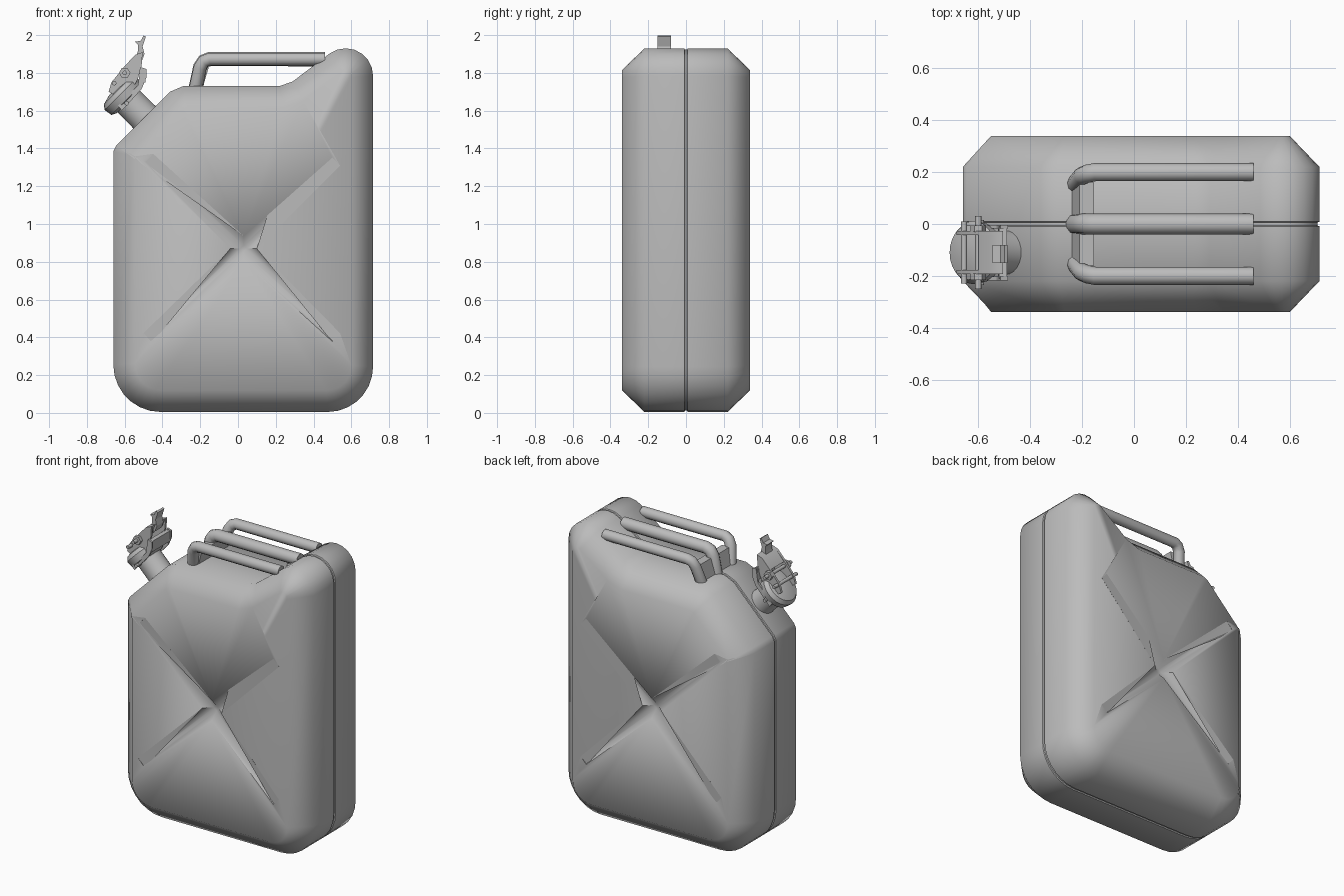
import bpy, bmesh, math
from mathutils import Vector

old = bpy.data.objects.get("Cube")
if old:
    bpy.data.objects.remove(old, do_unlink=True)

grey = bpy.data.materials.new("plain grey")
grey.use_nodes = True
grey.diffuse_color = (0.5, 0.5, 0.5, 1)
grey.node_tree.nodes["Principled BSDF"].inputs["Base Color"].default_value = (0.5, 0.5, 0.5, 1)


def finish(name, bm, angle=50):
    bmesh.ops.recalc_face_normals(bm, faces=bm.faces)
    me = bpy.data.meshes.new(name)
    bm.to_mesh(me)
    bm.free()
    me.materials.append(grey)
    ob = bpy.data.objects.new(name, me)
    bpy.context.collection.objects.link(ob)
    me.shade_smooth()
    me.set_sharp_from_angle(angle=math.radians(angle))
    return ob


def hull(name, points, angle=30):
    bm = bmesh.new()
    for p in points:
        bm.verts.new(p)
    bmesh.ops.convex_hull(bm, input=bm.verts)
    return finish(name, bm, angle)


def plate(name, outline, y, thick):
    """Flat side-view outline in x and z, extruded along y."""
    bm = bmesh.new()
    face = bm.faces.new([bm.verts.new((x, y - thick / 2, z)) for x, z in outline])
    new = bmesh.ops.extrude_face_region(bm, geom=[face])["geom"]
    bmesh.ops.translate(bm, vec=(0, thick, 0),
                        verts=[g for g in new if isinstance(g, bmesh.types.BMVert)])
    return finish(name, bm, 30)


def skin(bm, loops):
    for a, b in zip(loops, loops[1:]):
        for i in range(len(a)):
            j = (i + 1) % len(a)
            bm.faces.new((a[i], a[j], b[j], b[i]))


def lathe(name, start, axis, profile, sides=24):
    """Profile of (radius, distance) revolved around an axis."""
    turn = Vector(axis).to_track_quat('Z', 'Y')
    bm = bmesh.new()
    loops = []
    for r, d in profile:
        loops.append([bm.verts.new(Vector(start) + turn @ Vector((
            r * math.cos(math.tau * i / sides), r * math.sin(math.tau * i / sides), d)))
            for i in range(sides)])
    skin(bm, loops)
    bm.faces.new(loops[0])
    bm.faces.new(loops[-1])
    return finish(name, bm, 40)


def tube(name, points, radius):
    cu = bpy.data.curves.new(name, 'CURVE')
    cu.dimensions = '3D'
    cu.bevel_depth = radius
    cu.bevel_resolution = 3
    cu.use_fill_caps = True
    sp = cu.splines.new('POLY')
    sp.points.add(len(points) - 1)
    for p, co in zip(sp.points, points):
        p.co = (*co, 1)
    cu.materials.append(grey)
    ob = bpy.data.objects.new(name, cu)
    bpy.context.collection.objects.link(ob)
    return ob


def arc(cx, cz, r, a0, a1, n=7):
    angles = [math.radians(a0 + (a1 - a0) * i / n) for i in range(n + 1)]
    return [Vector((cx + r * math.cos(a), cz + r * math.sin(a))) for a in angles]


def inset(loop, d):
    out = []
    for i, p in enumerate(loop):
        a = (p - loop[i - 1]).normalized()
        b = (loop[(i + 1) % len(loop)] - p).normalized()
        na, nb = Vector((-a.y, a.x)), Vector((-b.y, b.x))
        out.append(p + (na + nb) * d / (1 + na.dot(nb)))
    return out


# Can body: side outline lofted across its width, with a thin seam
outline = (arc(-0.41, 0.255, 0.25, 180, 270) + arc(0.475, 0.245, 0.24, 270, 360)
           + arc(0.57, 1.785, 0.145, 0, 125)
           + [Vector(p) for p in ((0.29, 1.755), (0.22, 1.73), (-0.29, 1.73),
                                  (-0.36, 1.70), (-0.645, 1.415), (-0.66, 1.385))])
HALF = 0.34
rim = inset(outline, 0.115)
half = [(rim, HALF), (outline, 0.22), (outline, 0.009), (inset(outline, 0.007), 0.006)]
sections = [(l, -y) for l, y in half] + [(l, y) for l, y in reversed(half)]
bm = bmesh.new()
loops = [[bm.verts.new((p.x, y, p.y)) for p in l] for l, y in sections]
skin(bm, loops)

# Broad faces: four panels parted by a pressed cross that deepens to its middle
apex = Vector((0.03, 0.87))
corners = [Vector(c) for c in ((0.52, 1.33), (-0.47, 1.35), (-0.48, 0.40), (0.52, 0.40))]
dirs = [(c - apex).normalized() for c in corners]
near = [min(range(len(rim)), key=lambda k: (rim[k] - c).length) for c in corners]


def pressed_face(side, edge):
    def vert(p, depth):
        return bm.verts.new((p.x, side * (HALF - depth), p.y))

    def hub(width, depth):
        pts = []
        for i in range(4):
            a, b = dirs[i], dirs[(i + 1) % 4]
            pts.append(vert(apex + (a + b) * width / abs(a.x * b.y - a.y * b.x), depth))
        return pts

    def ends(width, depth, s):
        return [vert(c + Vector((-d.y, d.x)) * width * s, depth)
                for c, d in zip(corners, dirs)]

    lip, floor = hub(0.048, 0.022), hub(0.012, 0.07)
    lip_l, lip_r = ends(0.03, 0, 1), ends(0.03, 0, -1)
    floor_l, floor_r = ends(0.008, 0.025, 1), ends(0.008, 0.025, -1)
    bm.faces.new(floor)
    for i in range(4):
        j = (i + 1) % 4
        # panel fan
        count = (near[j] - near[i]) % len(edge)
        fan = [edge[(near[i] + k) % len(edge)] for k in range(count + 1)]
        fan = [lip_l[i]] + fan + [lip_r[j]]
        for a, b in zip(fan, fan[1:]):
            bm.faces.new((lip[i], a, b))
        # groove floor, walls and end
        bm.faces.new((floor[i - 1], floor_r[i], floor_l[i], floor[i]))
        bm.faces.new((floor[i], floor_l[i], lip_l[i], lip[i]))
        bm.faces.new((lip[i - 1], lip_r[i], floor_r[i], floor[i - 1]))
        bm.faces.new((floor_r[i], lip_r[i], lip_l[i], floor_l[i]))
        bm.faces.new((lip_r[i], edge[near[i]], lip_l[i]))


pressed_face(-1, loops[0])
pressed_face(1, loops[-1])
finish("can_body", bm, 62)

# Three carrying handles, leaning posts and the web joining them
for label, y, foot, r in (("right", -0.2, -0.15, 0.035), ("middle", 0, 0, 0.04),
                          ("left", 0.2, 0.15, 0.035)):
    tube(f"{label}_handle", [(0.46, y, 1.873), (-0.15, y, 1.873), (-0.18, y * 0.97, 1.862),
                             (-0.20, y * 0.93, 1.83), (-0.228, foot, 1.70)], r)
hull("handle_web", [(x + dx, y, z) for x, z, w in ((-0.225, 1.71, 0.15), (-0.19, 1.83, 0.16))
                    for dx in (-0.02, 0.035) for y in (-w, w)])

# Slanted pouring neck with collar and cap
Y = -0.11
axis = Vector((-1, 0, 1)).normalized()
lathe("spout_neck", (-0.46, Y, 1.53), axis, [(0.095, 0), (0.083, 0.06), (0.083, 0.2)])
lathe("spout_cap", (-0.58, Y, 1.65), axis,
      [(0.09, 0), (0.115, 0.012), (0.122, 0.055), (0.105, 0.08), (0.05, 0.095)])

# Locking lever: two side cheeks, cross pins, bridge and thumb hook
cheek = [(-0.685, 1.70), (-0.67, 1.75), (-0.605, 1.83), (-0.545, 1.895), (-0.505, 1.91),
         (-0.51, 1.84), (-0.53, 1.77), (-0.56, 1.71), (-0.63, 1.67)]
latch = [(-0.615, 1.60), (-0.635, 1.625), (-0.53, 1.735), (-0.515, 1.83), (-0.485, 1.82),
         (-0.485, 1.775), (-0.51, 1.715)]
for label, s in (("right", -1), ("left", 1)):
    plate(f"{label}_lever_cheek", cheek, Y + s * 0.075, 0.016)
    plate(f"{label}_latch_arm", latch, Y + s * 0.1, 0.014)
    lathe(f"{label}_pivot_nut", (-0.60, Y + s * 0.08, 1.80), (0, s, 0),
          [(0.03, 0), (0.03, 0.025)], 6)
for i, (x, z, w) in enumerate(((-0.655, 1.745, 0.12), (-0.60, 1.80, 0.14), (-0.59, 1.64, 0.125))):
    tube(f"cross_pin_{i + 1}", [(x, Y - w, z), (x, Y + w, z)], 0.012)
plate("latch_bridge", [(-0.525, 1.75), (-0.52, 1.82), (-0.49, 1.82), (-0.49, 1.75)], Y, 0.2)
plate("lever_bridge", [(-0.60, 1.83), (-0.545, 1.895), (-0.505, 1.91), (-0.53, 1.85)], Y, 0.15)
plate("thumb_hook", [(-0.55, 1.86), (-0.53, 1.915), (-0.53, 1.95), (-0.545, 1.965),
                     (-0.515, 1.97), (-0.50, 1.998), (-0.488, 1.992), (-0.50, 1.955),
                     (-0.505, 1.94), (-0.495, 1.90), (-0.51, 1.86)], Y - 0.005, 0.07)
